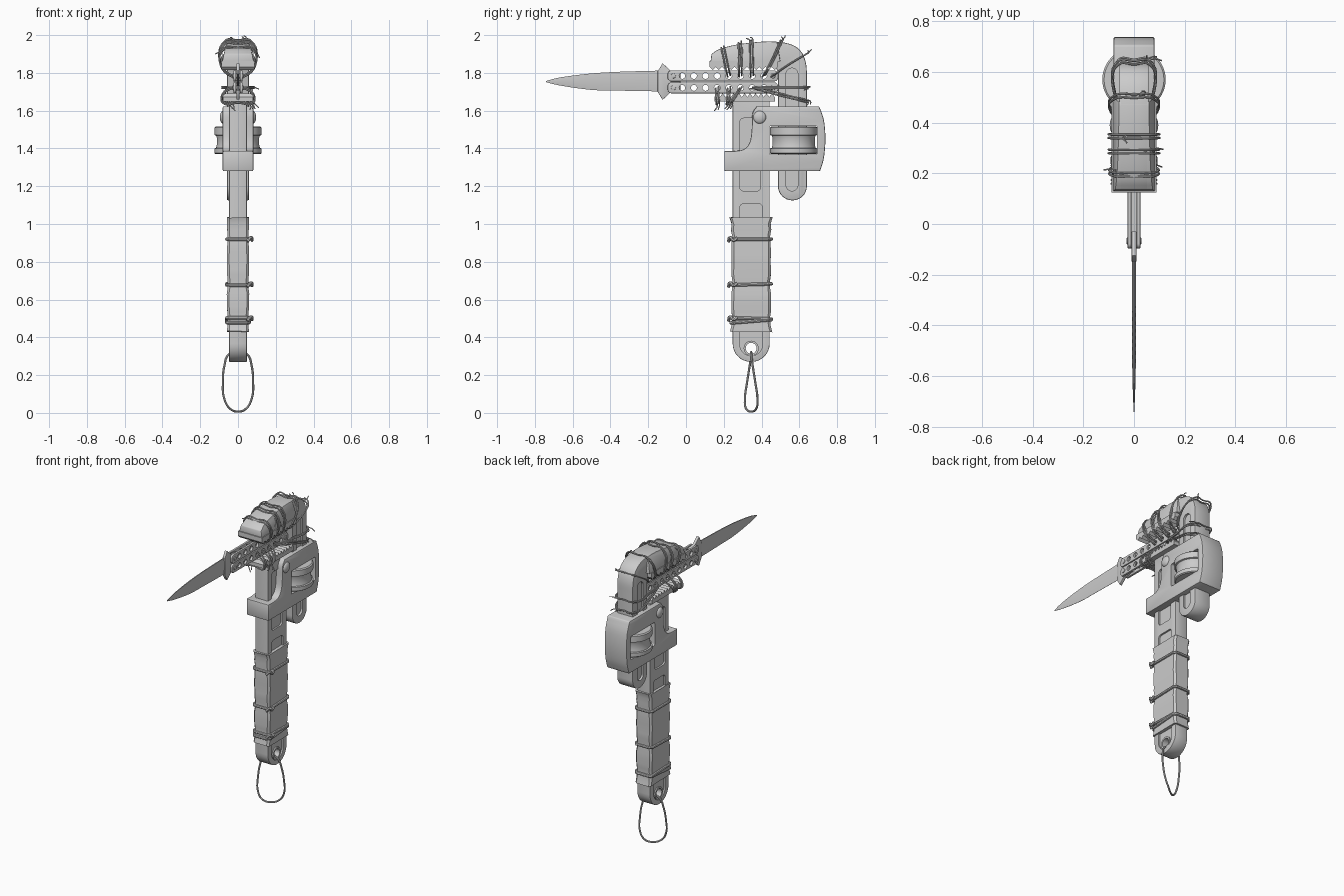
import bpy, bmesh, math, random
from mathutils import Vector

if "Cube" in bpy.data.objects:
    bpy.data.objects.remove(bpy.data.objects["Cube"])
random.seed(4)
CY = 0.345                                   # centre line of the shank in y


def add(name, bm):
    bmesh.ops.recalc_face_normals(bm, faces=bm.faces[:])
    me = bpy.data.meshes.new(name)
    bm.to_mesh(me)
    bm.free()
    ob = bpy.data.objects.new(name, me)
    bpy.context.collection.objects.link(ob)
    return ob


def bake(ob):
    dg = bpy.context.evaluated_depsgraph_get()
    me = bpy.data.meshes.new_from_object(ob.evaluated_get(dg))
    name = ob.name
    bpy.data.objects.remove(ob)
    new = bpy.data.objects.new(name, me)
    bpy.context.collection.objects.link(new)
    return new


def loft(name, rings):
    bm = bmesh.new()
    vs = [[bm.verts.new(p) for p in r] for r in rings]
    n = len(rings[0])
    for a, b in zip(vs, vs[1:]):
        for i in range(n):
            bm.faces.new((a[i], a[(i + 1) % n], b[(i + 1) % n], b[i]))
    bm.faces.new(vs[0])
    bm.faces.new(vs[-1])
    return add(name, bm)


def prism(name, pts, x0, x1, bevel=0):
    ob = loft(name, [[(x, y, z) for y, z in pts] for x in (x0, x1)])
    return chamfer(ob, bevel) if bevel else ob


def chamfer(ob, w):
    m = ob.modifiers.new("bevel", 'BEVEL')
    m.width, m.segments, m.limit_method, m.angle_limit = w, 2, 'ANGLE', math.radians(40)
    return bake(ob)


def cut(ob, cutters):
    for c in cutters:
        c.hide_render = True
        m = ob.modifiers.new("cut", 'BOOLEAN')
        m.operation, m.solver, m.object = 'DIFFERENCE', 'EXACT', c
    ob = bake(ob)
    for c in cutters:
        bpy.data.objects.remove(c)
    return ob


def circle(y, z, r, n=20):
    return [(y + r * math.cos(2 * math.pi * i / n), z + r * math.sin(2 * math.pi * i / n)) for i in range(n)]


def round_rect(y0, y1, z0, z1, rt, rb):
    pts = []
    for cy, cz, a, r in ((y1 - rt, z1 - rt, 0, rt), (y0 + rt, z1 - rt, 90, rt),
                         (y0 + rb, z0 + rb, 180, rb), (y1 - rb, z0 + rb, 270, rb)):
        for k in range(9):
            t = math.radians(a + k * 11.25)
            pts.append((cy + r * math.cos(t), cz + r * math.sin(t)))
    return [p for i, p in enumerate(pts) if math.dist(p, pts[i - 1]) > 1e-4]


def smooth(pts, n=4):
    p = [Vector(q) for q in pts]
    p = [2 * p[0] - p[1]] + p + [2 * p[-1] - p[-2]]
    out = []
    for a, b, c, d in zip(p, p[1:], p[2:], p[3:]):
        for k in range(n):
            t = k / n
            out.append(tuple(0.5 * (2 * b + (c - a) * t + (2 * a - 5 * b + 4 * c - d) * t * t
                                    + (3 * b - a - 3 * c + d) * t ** 3)))
    return out + [tuple(p[-2])]


def cord(name, pts, r, cyclic=False, kind='BEZIER'):
    cu = bpy.data.curves.new(name, 'CURVE')
    cu.dimensions, cu.bevel_depth, cu.bevel_resolution, cu.resolution_u = '3D', r, 2, 6
    cu.use_fill_caps = True
    s = cu.splines.new(kind)
    ps = s.bezier_points if kind == 'BEZIER' else s.points
    ps.add(len(pts) - 1)
    for q, p in zip(ps, pts):
        if kind == 'BEZIER':
            q.co, q.handle_left_type, q.handle_right_type = p, 'AUTO', 'AUTO'
        else:
            q.co = (*p, 1)
    s.use_cyclic_u = cyclic
    ob = bpy.data.objects.new(name, cu)
    bpy.context.collection.objects.link(ob)
    return bake(ob)


def recess(pts, x):
    return [prism("cutter", pts, s * x, s * 0.2) for s in (-1, 1)]


# shank with rounded foot, hanging hole and sunk panels
shank = prism("shank", round_rect(0.247, 0.443, 0.27, 1.65, 0.004, 0.097), -0.047, 0.047, 0.006)
shank = cut(shank, recess(round_rect(0.285, 0.405, 0.302, 1.107, 0.02, 0.06), 0.036)
            + recess(round_rect(0.285, 0.395, 1.175, 1.56, 0.02, 0.02), 0.036))
boss = prism("hole_boss", circle(CY, 0.342, 0.04), -0.044, 0.044)
shank = cut(shank, [prism("cutter", circle(CY, 0.342, 0.029), -0.2, 0.2)])
boss = cut(boss, [prism("cutter", circle(CY, 0.342, 0.029), -0.2, 0.2)])

# cloth grip, slightly uneven
rings = []
for i in range(19):
    z = 0.43 + i * 0.605 / 18
    pinch = max(math.exp(-((z - c) / 0.03) ** 2) for c in (0.92, 0.68, 0.495))
    hy = 0.105 - 0.005 * pinch + (0.008 if i in (0, 18) else 0) + random.uniform(-.002, .002)
    hx = 0.059 - 0.005 * pinch + random.uniform(-.002, .002)
    c = 0.012
    rings.append([(x, CY + y, z + random.uniform(-.004, .004)) for x, y in
                  ((hx, hy - c), (hx - c, hy), (c - hx, hy), (-hx, hy - c),
                   (-hx, c - hy), (c - hx, -hy), (hx - c, -hy), (hx, c - hy))])
loft("grip", rings)

# grip ties with knots
for i, (z, k) in enumerate(((0.92, 0), (0.68, 0.03), (0.5, -0.03), (0.485, 0.08))):
    cord(f"grip_tie_{i}", [(x, CY + y, z + k * y) for x, y in
         ((.06, .09), (.045, .108), (-.045, .108), (-.06, .09),
          (-.06, -.09), (-.045, -.108), (.045, -.108), (.06, -.09))], 0.009, True, 'POLY')
    if i < 3:
        cord(f"grip_knot_{i}", [(.05, .225, z - .012), (.07, .235, z + .008), (.074, .25, z - .006),
                                (.07, .27, z + .006)], 0.009)

# sliding housing with wheel window
body = [(0.203, 1.28), (0.71, 1.28)] + smooth([(0.71, 1.28), (0.73, 1.35), (0.738, 1.45), (0.73, 1.55), (0.705, 1.623)])[1:]
body += smooth([(0.375, 1.623), (0.352, 1.585), (0.348, 1.5), (0.338, 1.435), (0.31, 1.398), (0.265, 1.387), (0.203, 1.387)])
housing = prism("housing", body, -0.081, 0.081, 0.006)
housing = cut(housing, [prism("cutter", round_rect(0.442, 0.694, 1.367, 1.52, 0.01, 0.01), -0.2, 0.2)])
for s in (-1, 1):
    bpy.ops.mesh.primitive_uv_sphere_add(segments=20, ring_count=12, radius=0.034, location=(s * 0.079, 0.39, 1.565))
    rivet = bpy.context.object
    rivet.name, rivet.scale = "housing_rivet", (0.5, 1, 1)

# adjusting wheel
loft("adjusting_wheel", [[(x, y, z) for x, y in circle(0, 0.57, r, 48)] for z, r in
     ((1.37, .118), (1.375, .125), (1.4, .125), (1.403, .116), (1.42, .112), (1.455, .112),
      (1.468, .116), (1.471, .125), (1.51, .125), (1.516, .118))])

# hooked upper jaw: back bar, tapered nose and flanged bite plate
top = smooth([(0.135, 1.9), (0.18, 1.927), (0.27, 1.95), (0.4, 1.965), (0.5, 1.963), (0.57, 1.945),
              (0.615, 1.905), (0.637, 1.84), (0.64, 1.75)], 5)
foot = [p for p in round_rect(0.487, 0.64, 1.125, 1.7, 0.001, 0.0755) if p[1] < 1.3]
hook = prism("hook", top + foot[::-1] + [(0.487, 1.8), (0.475, 1.835), (0.14, 1.84)], -0.058, 0.058, 0.006)
hook = cut(hook, recess(round_rect(0.53, 0.592, 1.175, 1.825, 0.03, 0.03), 0.045))
nose = [(y, z) for y, z in top if y < 0.5] + [(0.5, 1.86), (0.13, 1.86)]
chamfer(loft("jaw_nose", [[(s * (0.084 - 0.22 * (z - 1.86)), y, z) for y, z in nose] for s in (-1, 1)]), 0.004)


def toothed(name, y0, y1, flat, teeth, tip, w):
    pts = [(y0, flat), (y1, flat)]
    n = 11
    for i in range(n, 0, -1):
        pts += [(y0 + (y1 - y0) * i / n, teeth), (y0 + (y1 - y0) * (i - 0.5) / n, tip)]
    return prism(name, pts + [(y0, teeth)], -w, w)


toothed("upper_bite", 0.125, 0.487, 1.862, 1.832, 1.815, 0.088)
toothed("lower_jaw", 0.15, 0.47, 1.648, 1.672, 1.692, 0.08)

# blade and guard
top_edge = smooth([(-0.742, 1.757), (-0.66, 1.777), (-0.5, 1.797), (-0.35, 1.806), (-0.14, 1.812)], 5)
low_edge = smooth([(-0.742, 1.751), (-0.66, 1.732), (-0.5, 1.71), (-0.35, 1.706), (-0.14, 1.702)], 5)
blade = []
for i, ((y, t), (_, b)) in enumerate(zip(top_edge, low_edge)):
    h = 0.001 + 0.006 * min(1, i / 8)
    m = b + (t - b) * 0.5
    blade.append([(h * .4, y, t), (h, y, m), (h * .1, y, b), (-h * .1, y, b), (-h, y, m), (-h * .4, y, t)])
loft("blade", blade)
guard = [(-0.15, 0.055), (-0.137, 0.075), (-0.125, 0.097), (-0.105, 0.08), (-0.085, 0.06), (-0.03, 0.05)]
prism("guard", [(y, 1.754 + z) for y, z in guard] + [(y, 1.754 - z) for y, z in guard[::-1]], -0.009, 0.009, 0.002)

# two pierced folding-knife handles
for label, z, d in (("upper", 1.784, -1), ("lower", 1.721, 1)):
    for s in (-1, 1):
        plate = prism(f"{label}_handle_plate", round_rect(-0.097, 0.487, z - 0.029, z + 0.029, 0.02, 0.02),
                      s * 0.01, s * 0.025, 0.003)
        cut(plate, [prism("cutter", circle(-0.02 + 0.0617 * i, z, 0.016, 16), -0.1, 0.1) for i in range(8)])
    prism(f"{label}_handle_spine", [(-0.03, z + d * .021), (0.46, z + d * .021), (0.46, z + d * .027),
                                    (-0.03, z + d * .027)], -0.012, 0.012)
    for y in (-0.067, 0.46):
        prism(f"{label}_handle_pin", circle(y, z, 0.013, 16), -0.03, 0.03, 0.003)


# cords lashing the knife to the jaws: hole point, widest point, far point, loose tip
def tie(name, a, m, b, tip):
    for j in (-1, 1):
        o = Vector((0, 0.007 * j, 0.004 * j))
        half = [(0.034, *a), m, b]
        loop = [(0, *a)] + half + [(0, b[1], b[2])] + [(-x, y, z) for x, y, z in half[::-1]]
        cord(name, [Vector(p) + o for p in loop], 0.0045, True)
    start, end = Vector((math.copysign(b[0] * 0.6, tip[0]), b[1], b[2])), Vector(tip)
    mid = (start + end) / 2 + Vector((0.008, 0.008, 0.006))
    cord(name + "_end", [start, mid, end], 0.003)
    cord(name + "_end", [start, mid - Vector((0.01, 0.012, 0.01)), end - Vector((end.x * .3, 0.02, 0.005))], 0.003)


U, L = 1.785, 1.72
for i, spec in enumerate((
        ((0.227, U), (0.094, 0.212, 1.85), (0.074, 0.195, 1.93), (-0.12, 0.215, 1.9)),
        ((0.288, U), (0.094, 0.287, 1.85), (0.07, 0.285, 1.956), (0.115, 0.295, 1.88)),
        ((0.35, U), (0.094, 0.348, 1.85), (0.068, 0.345, 1.967), (-0.04, 0.34, 1.988)),
        ((0.412, U), (0.092, 0.45, 1.85), (0.064, 0.505, 1.97), (0.03, 0.525, 1.997)),
        ((0.46, U), (0.08, 0.53, 1.835), (0.06, 0.637, 1.9), (0.05, 0.665, 1.925)),
        ((0.165, L), (0.084, 0.165, 1.68), (0.081, 0.168, 1.645), (-0.02, 0.17, 1.605)),
        ((0.227, L), (0.084, 0.225, 1.68), (0.081, 0.222, 1.645), (0.11, 0.225, 1.615)),
        ((0.288, L), (0.084, 0.262, 1.68), (0.081, 0.24, 1.645), (0.09, 0.235, 1.61)),
        ((0.35, L), (0.07, 0.48, 1.722), (0.06, 0.642, 1.722), (0.11, 0.645, 1.715)),
        ((0.372, L), (0.07, 0.48, 1.69), (0.06, 0.642, 1.65), (0.09, 0.66, 1.635)))):
    tie(f"lashing_{i}", *spec)

# hanging loop
side = [(0.05, 0, 0.308), (0.072, 0.008, 0.25), (0.08, 0.022, 0.16), (0.074, 0.033, 0.08), (0.045, 0.028, 0.025)]
cord("hanging_loop", [(0, CY, 0.322)] + [(x, CY + y, z) for x, y, z in side] + [(0, CY, 0.007)]
     + [(-x, CY - y, z) for x, y, z in side[::-1]], 0.006, True)

# smooth shading with sharp edges kept
for ob in bpy.context.scene.objects:
    ob.select_set(True)
    bpy.context.view_layer.objects.active = ob
bpy.ops.object.shade_smooth_by_angle(angle=math.radians(35))
